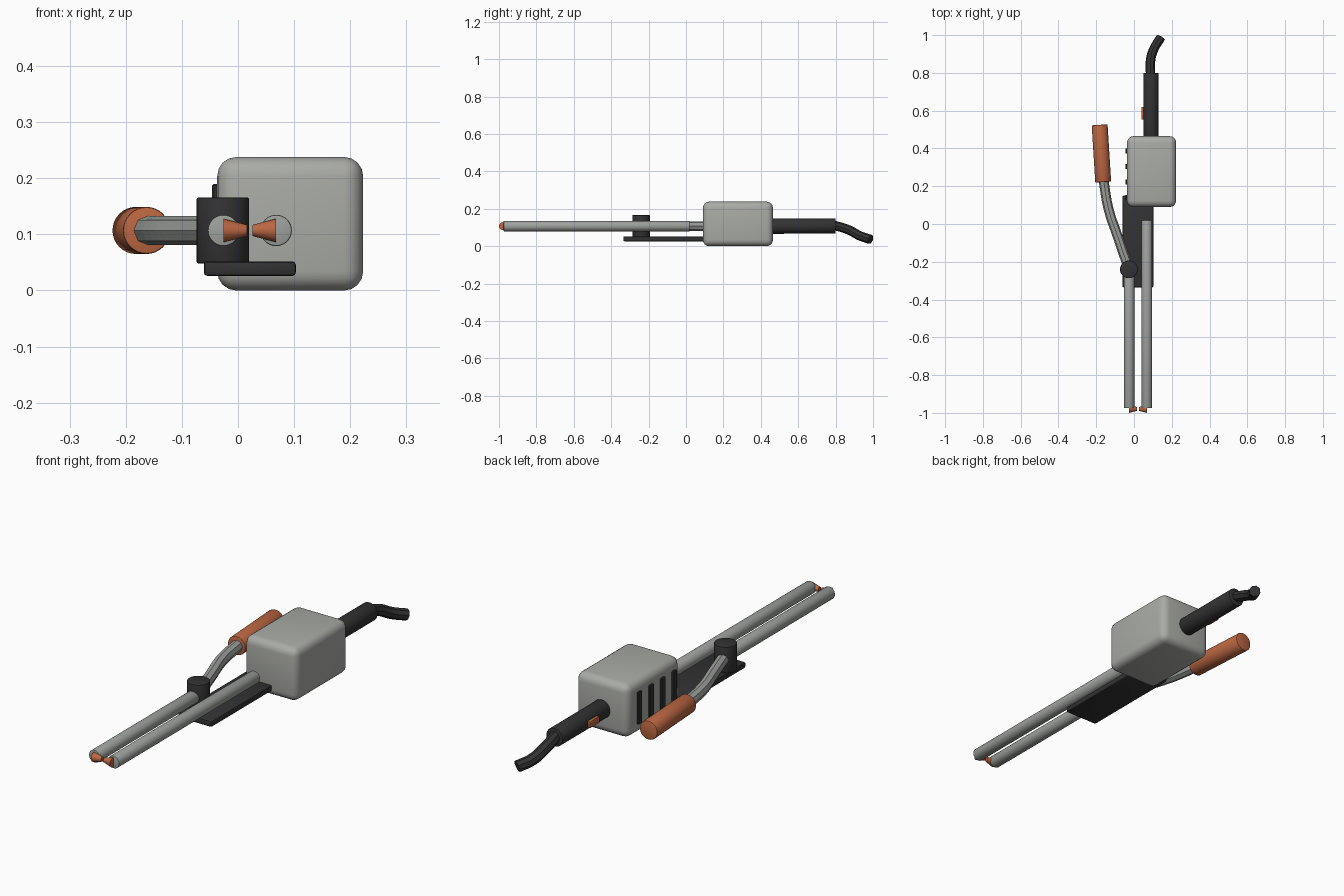
import bpy, math
from mathutils import Vector

if "Cube" in bpy.data.objects:
    bpy.data.objects.remove(bpy.data.objects["Cube"])


def colour(name, rgb):
    m = bpy.data.materials.new(name)
    m.diffuse_color = (*rgb, 1)
    m.use_nodes = True
    m.node_tree.nodes["Principled BSDF"].inputs["Base Color"].default_value = m.diffuse_color
    return m


GREY = colour("housing grey", (0.40, 0.41, 0.38))
STEEL = colour("steel grey", (0.34, 0.36, 0.34))
BLACK = colour("black rubber", (0.032, 0.032, 0.034))
COPPER = colour("copper orange", (0.50, 0.135, 0.055))


def finish(o, name, mat, bevel=0, segments=2):
    o.name = name
    o.data.materials.append(mat)
    if bevel:
        b = o.modifiers.new("bevel", 'BEVEL')
        b.width, b.segments, b.limit_method = bevel, segments, 'ANGLE'
        bpy.context.view_layer.objects.active = o
        bpy.ops.object.modifier_apply(modifier="bevel")
    bpy.ops.object.shade_smooth_by_angle(angle=math.radians(35))
    return o


def box(name, lo, hi, mat, bevel=0, segments=2):
    lo, hi = Vector(lo), Vector(hi)
    bpy.ops.mesh.primitive_cube_add(size=1, location=(lo + hi) / 2)
    o = bpy.context.object
    o.scale = hi - lo
    bpy.ops.object.transform_apply(location=False, rotation=False)
    return finish(o, name, mat, bevel, segments)


def rod(name, a, b, r1, mat, r2=None, sides=32, bevel=0):
    a, b = Vector(a), Vector(b)
    d = b - a
    bpy.ops.mesh.primitive_cone_add(
        vertices=sides, radius1=r1, radius2=r1 if r2 is None else r2,
        depth=d.length, location=(a + b) / 2,
        rotation=d.to_track_quat('Z', 'Y').to_euler())
    return finish(bpy.context.object, name, mat, bevel)


def tube(name, points, radius, mat):
    # Octagonal tube along a smooth path
    c = bpy.data.curves.new(name, 'CURVE')
    c.dimensions = '3D'
    c.bevel_depth, c.bevel_resolution, c.resolution_u = radius, 2, 4
    c.use_fill_caps = True
    s = c.splines.new('BEZIER')
    s.bezier_points.add(len(points) - 1)
    for p, co in zip(s.bezier_points, points):
        p.co = co
        p.handle_left_type = p.handle_right_type = 'AUTO'
    o = bpy.data.objects.new(name, c)
    bpy.context.collection.objects.link(o)
    bpy.ops.object.select_all(action='DESELECT')
    o.select_set(True)
    bpy.context.view_layer.objects.active = o
    bpy.ops.object.convert(target='MESH')
    o = bpy.context.object
    o.name = name
    o.data.materials.append(mat)
    for f in o.data.polygons:
        f.use_smooth = False


Z = 0.107

# Transformer housing with cooling slots on the left side
box("housing", (-0.037, 0.09, 0), (0.223, 0.465, 0.238), GREY, 0.034, 4)
for i in range(4):
    y = 0.14 + i * 0.082
    box(f"cooling_slot_{i + 1}", (-0.046, y - 0.014, 0.048),
        (-0.03, y + 0.014, 0.19), BLACK, 0.003, 1)

# Mounting plate and pivot
box("mounting_plate", (-0.061, -0.335, 0.026), (0.103, 0.15, 0.052), BLACK, 0.006)
rod("pivot", (-0.027, -0.24, 0.048), (-0.027, -0.24, 0.166), 0.047, BLACK, bevel=0.004)

# Electrode arms with facing copper tips
for side, x, inward, back in (("left", -0.026, 1, -0.24), ("right", 0.068, -1, 0.02)):
    rod(f"{side}_arm", (x, -0.975, Z), (x, back, Z), 0.028, STEEL, bevel=0.003)
    rod(f"{side}_tip", (x, -0.979, Z), (x + inward * 0.042, -0.979, Z),
        0.021, COPPER, 0.010, sides=24)

# Hand lever and its grip
tube("lever", [(-0.027, -0.24, Z), (-0.085, -0.07, Z), (-0.135, 0.08, Z),
               (-0.164, 0.25, Z)], 0.026, STEEL)
rod("lever_grip", (-0.163, 0.222, Z), (-0.182, 0.525, Z), 0.042, COPPER, bevel=0.004)

# Rear handle, trigger and cable
rod("rear_handle", (0.09, 0.45, 0.108), (0.09, 0.80, 0.108), 0.041, BLACK, bevel=0.004)
box("trigger", (0.039, 0.552, 0.092), (0.07, 0.62, 0.122), COPPER, 0.004)
tube("cable", [(0.088, 0.78, 0.115), (0.088, 0.87, 0.087), (0.107, 0.93, 0.055),
               (0.142, 0.987, 0.036)], 0.025, BLACK)
